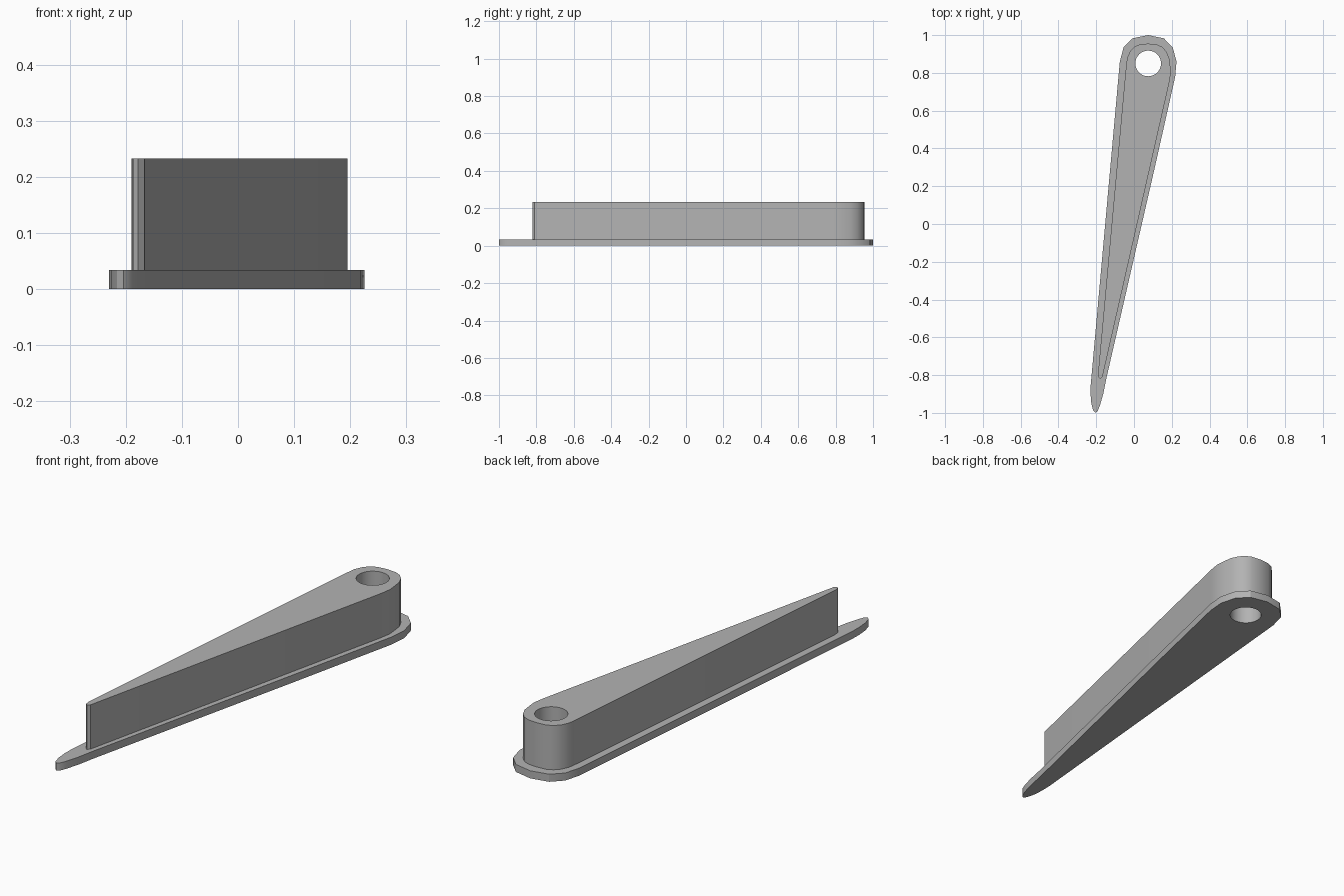
import bpy, bmesh, math

cube = bpy.data.objects.get("Cube")
if cube:
    bpy.data.objects.remove(cube, do_unlink=True)

grey = bpy.data.materials.new("plain grey")
grey.use_nodes = True
grey.diffuse_color = (0.45, 0.45, 0.45, 1)
grey.node_tree.nodes["Principled BSDF"].inputs["Base Color"].default_value = (0.45, 0.45, 0.45, 1)

HOLE_X, HOLE_Y, HOLE_R = 0.075, 0.85, 0.068


def rounded_end(half):
    """Mirror a half outline (offsets from the hole axis) over the pivot."""
    left = [(HOLE_X - dx, y) for dx, y in half]
    right = [(HOLE_X + dx, y) for dx, y in reversed(half[:-1])]
    return left + right


def pierced_plate(name, outline, bottom, top):
    """Extrude an outline with the round pivot hole through it."""
    bm = bmesh.new()
    circle = [(HOLE_X + HOLE_R * math.cos(math.tau * i / 32),
               HOLE_Y + HOLE_R * math.sin(math.tau * i / 32)) for i in range(32)]
    for loop in (outline, circle):
        verts = [bm.verts.new((x, y, bottom)) for x, y in loop]
        for a, b in zip(verts, verts[1:] + verts[:1]):
            bm.edges.new((a, b))
    bmesh.ops.triangle_fill(bm, edges=bm.edges[:], use_beauty=True, normal=(0, 0, 1))
    result = bmesh.ops.extrude_face_region(bm, geom=bm.faces[:], use_keep_orig=True)
    raised = [g for g in result["geom"] if isinstance(g, bmesh.types.BMVert)]
    bmesh.ops.translate(bm, verts=raised, vec=(0, 0, top - bottom))
    bmesh.ops.recalc_face_normals(bm, faces=bm.faces[:])
    mesh = bpy.data.meshes.new(name)
    bm.to_mesh(mesh)
    bm.free()
    mesh.materials.append(grey)
    obj = bpy.data.objects.new(name, mesh)
    bpy.context.collection.objects.link(obj)
    bpy.ops.object.select_all(action="DESELECT")
    obj.select_set(True)
    bpy.context.view_layer.objects.active = obj
    bpy.ops.object.shade_smooth_by_angle(angle=math.radians(30))
    return obj


# Thin foot plate with a long pointed tip
foot = rounded_end([(0.15, 0.86), (0.13, 0.935), (0.083, 0.983), (0, 1.0)])
foot += [(0.218, 0.78), (0.108, 0.29), (-0.147, -0.82), (-0.163, -0.9), (-0.18, -0.96),
         (-0.192, -0.99), (-0.204, -1.0), (-0.216, -0.988), (-0.226, -0.95), (-0.23, -0.9),
         (-0.229, -0.85)]
pierced_plate("foot_plate", foot, 0, 0.034)

# Tall tapered arm standing on the plate
arm = rounded_end([(0.117, 0.835), (0.111, 0.88), (0.095, 0.915), (0.073, 0.938),
                   (0.045, 0.951), (0, 0.955)])
arm += [(0.195, 0.8), (0.187, 0.75), (-0.167, -0.81), (-0.178, -0.82), (-0.187, -0.812),
        (-0.19, -0.79)]
pierced_plate("tapered_arm", arm, 0.034, 0.233)
